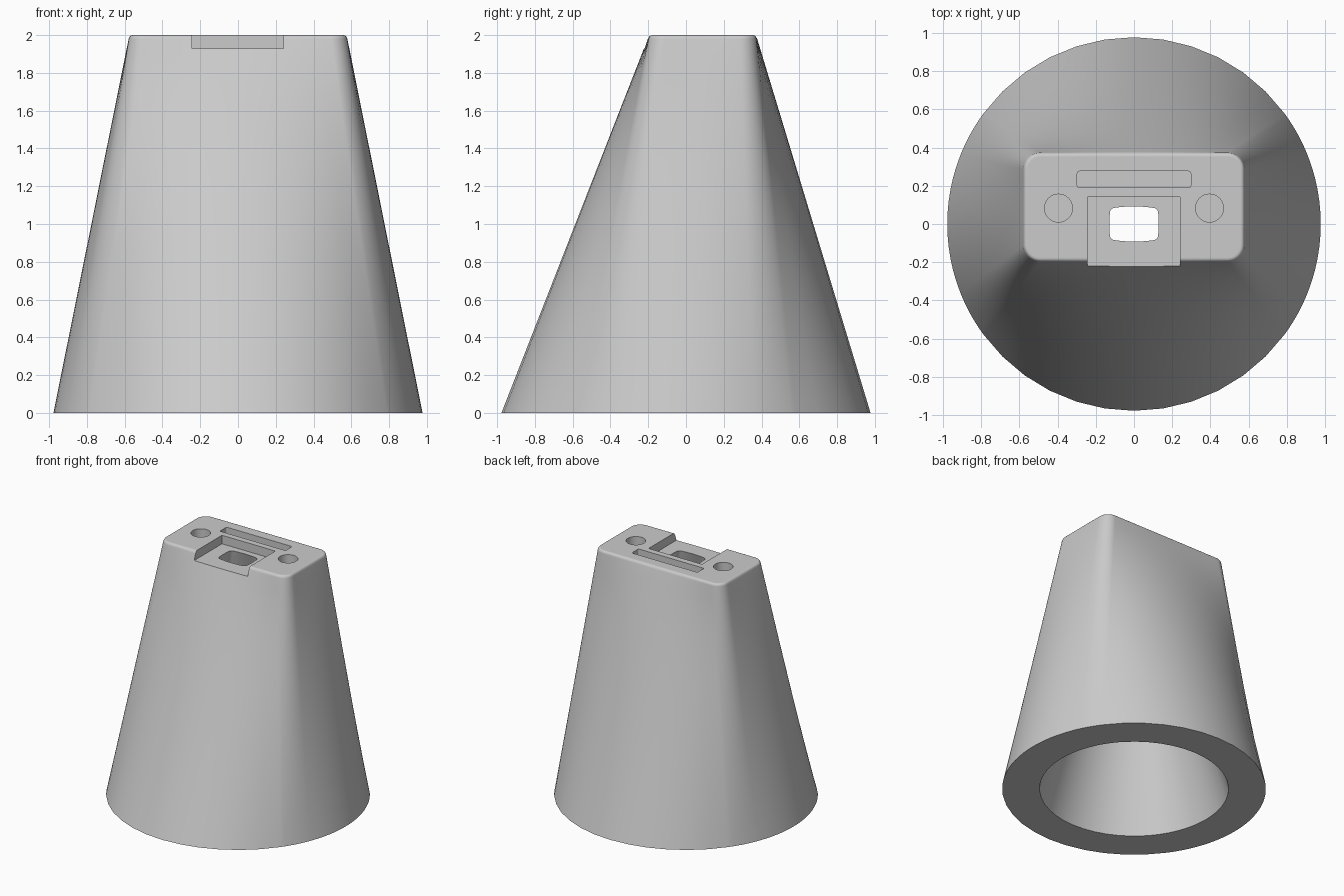
import bpy, bmesh, math
from mathutils import Vector

cube = bpy.data.objects.get("Cube")
if cube:
    bpy.data.objects.remove(cube, do_unlink=True)


def rounded_rect(hx, hy, r, cy=0.0, side=12, corner=8):
    """Closed outline, counter-clockwise from the middle of the +x side."""
    anchors = []
    for sx, sy, start in ((1, 1, 0), (-1, 1, 90), (-1, -1, 180), (1, -1, 270)):
        for i in range(corner + 1):
            a = math.radians(start + 90 * i / corner)
            anchors.append(Vector((sx * (hx - r) + r * math.cos(a),
                                   cy + sy * (hy - r) + r * math.sin(a))))
    pts = []
    for i, p in enumerate(anchors):
        pts.append(p)
        if i % (corner + 1) == corner:
            q = anchors[(i + 1) % len(anchors)]
            pts += [p.lerp(q, k / side) for k in range(1, side)]
    shift = side // 2 - 1
    return pts[-shift - 1:] + pts[:-shift - 1]


def matching_circle(outline, radius):
    """Circle points spaced like the outline's arc length."""
    n = len(outline)
    steps = [(outline[(i + 1) % n] - outline[i]).length for i in range(n)]
    total, run, pts = sum(steps), 0.0, []
    for s in steps:
        a = math.tau * run / total
        pts.append(Vector((radius * math.cos(a), radius * math.sin(a))))
        run += s
    return pts


def skin(name, rings):
    """Join a stack of (points, z) outlines into a closed solid."""
    bm = bmesh.new()
    loops = [[bm.verts.new((p.x, p.y, z)) for p in pts] for pts, z in rings]
    for low, high in zip(loops, loops[1:]):
        for i in range(len(low)):
            j = (i + 1) % len(low)
            bm.faces.new((low[i], low[j], high[j], high[i]))
    bm.faces.new(loops[0][::-1])
    bm.faces.new(loops[-1])
    mesh = bpy.data.meshes.new(name)
    bm.to_mesh(mesh)
    bm.free()
    obj = bpy.data.objects.new(name, mesh)
    bpy.context.collection.objects.link(obj)
    return obj


def loft(base, top, height, t0, t1, count=24):
    rings = []
    for k in range(count + 1):
        t = t0 + (t1 - t0) * k / count
        rings.append(([b.lerp(c, t) for b, c in zip(base, top)], t * height))
    return rings


H, HX, HY, CY, R = 2.0, 0.575, 0.283, 0.088, 0.085

# Outer body: round base blending to a rounded rectangle, with a filleted rim
FILLET, STEPS = 0.02, 5
top = rounded_rect(HX, HY, R, CY)
rings = loft(matching_circle(top, 0.977), top, H, 0, 1 - FILLET / H)
shoulder = rings[-1][0]
for k in range(1, STEPS + 1):
    a = math.pi / 2 * k / STEPS
    inset = FILLET * (1 - math.cos(a))
    rim = rounded_rect(HX - inset, HY - inset, R - inset, CY)
    blend = 1 - k / STEPS
    rings.append(([p.lerp(s, blend * 0.5) for p, s in zip(rim, shoulder)],
                  H - FILLET + FILLET * math.sin(a)))
body = skin("tapered_body", rings)

# Cutters: front pocket, inner passage, rear slot, two round sockets
cutters = []


def recess(name, outline, depth):
    cutters.append(skin(name, [(outline, H - depth), (outline, H + 0.1)]))


pocket = [Vector(p) for p in ((-0.243, -0.5), (0.24, -0.5), (0.24, 0.14), (-0.243, 0.14))]
recess("pocket_cutter", pocket, 0.07)

opening = rounded_rect(0.108, 0.07, 0.02)
cutters.append(skin("passage_cutter",
                    loft(matching_circle(opening, 0.7), opening, H, -0.02, 1)))

recess("slot_cutter", rounded_rect(0.297, 0.043, 0.012, 0.233), 0.07)
for x in (-0.395, 0.395):
    socket = [Vector((x + 0.073 * math.cos(math.tau * i / 48),
                      0.083 + 0.073 * math.sin(math.tau * i / 48))) for i in range(48)]
    recess("socket_cutter", socket, 0.07)

bpy.ops.object.select_all(action='DESELECT')
bpy.context.view_layer.objects.active = body
body.select_set(True)
for cutter in cutters:
    cutter.hide_render = True
    mod = body.modifiers.new(cutter.name, 'BOOLEAN')
    mod.operation = 'DIFFERENCE'
    mod.solver = 'EXACT'
    mod.object = cutter
    bpy.ops.object.modifier_apply(modifier=mod.name)
    bpy.data.objects.remove(cutter, do_unlink=True)

bpy.ops.object.shade_smooth_by_angle(angle=math.radians(30))
normals = body.modifiers.new("even_shading", 'WEIGHTED_NORMAL')
normals.keep_sharp = True
